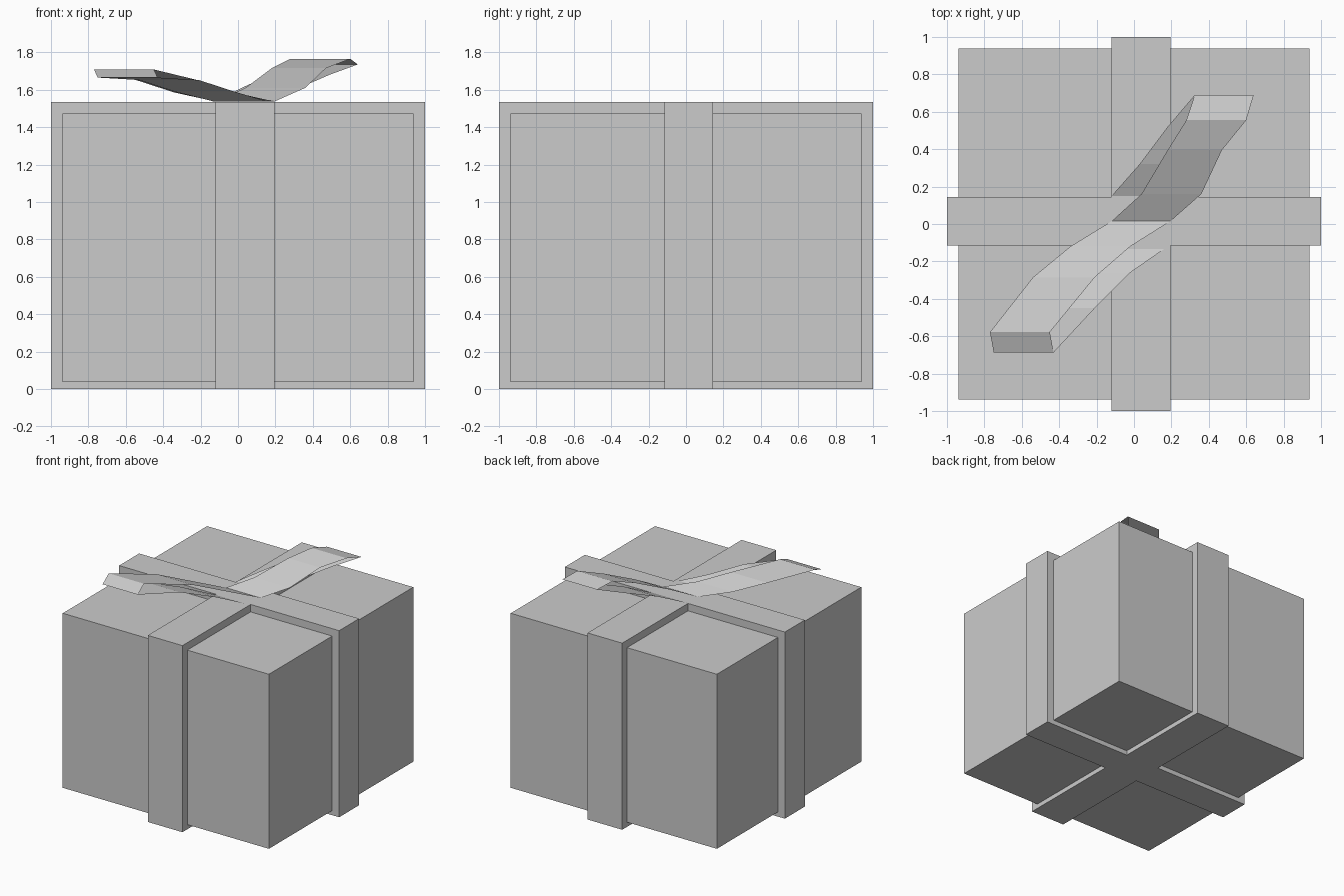
import bpy, bmesh

if "Cube" in bpy.data.objects:
    bpy.data.objects.remove(bpy.data.objects["Cube"])

BAND_X = (-0.12, 0.195)    # width of the band running front to back
BAND_Y = (-0.115, 0.145)   # width of the band running left to right
TOP, LID = 1.533, 1.472
FOOT = 0.038
OUT, BODY = 1.0, 0.937


def make_object(name, verts, faces):
    mesh = bpy.data.meshes.new(name)
    bm = bmesh.new()
    vs = [bm.verts.new(v) for v in verts]
    for f in faces:
        bm.faces.new([vs[i] for i in f])
    bmesh.ops.recalc_face_normals(bm, faces=bm.faces)
    bm.to_mesh(mesh)
    bm.free()
    ob = bpy.data.objects.new(name, mesh)
    bpy.context.collection.objects.link(ob)
    return ob


def box(name, half, z0, z1):
    bpy.ops.mesh.primitive_cube_add(size=1, location=(0, 0, (z0 + z1) / 2))
    ob = bpy.context.object
    ob.name = name
    ob.scale = (2 * half, 2 * half, z1 - z0)
    bpy.ops.object.transform_apply(location=True, scale=True)


def band(name, width, along_x):
    """Ribbon hoop: outer skin plus side walls down to the box."""
    outer = [(-OUT, 0), (OUT, 0), (OUT, TOP), (-OUT, TOP)]
    inner = [(-BODY, FOOT), (BODY, FOOT), (BODY, LID), (-BODY, LID)]
    rings = [(inner, width[0]), (outer, width[0]), (outer, width[1]), (inner, width[1])]
    verts = [(a, w, z) if along_x else (w, a, z) for ring, w in rings for a, z in ring]
    faces = [(4 * r + i, 4 * r + (i + 1) % 4, 4 * r + 4 + (i + 1) % 4, 4 * r + 4 + i)
             for r in range(3) for i in range(4)]
    make_object(name, verts, faces)


def bow_loop(name, path):
    """Flat folded loop; each path row is left x, right x, y, z."""
    verts = []
    for xl, xr, y, z in path:
        verts += [(xl, y, z), (xr, y, z)]
    faces = [(2 * i, 2 * i + 1, 2 * i + 3, 2 * i + 2) for i in range(len(path) - 1)]
    make_object(name, verts, faces)


# Box body
box("gift_box", BODY, FOOT, LID)

# Crossing ribbon bands
band("ribbon_front_to_back", BAND_X, False)
band("ribbon_side_to_side", BAND_Y, True)

# Bow: upper layer out, fold over, lower layer back
bow_loop("bow_loop_back_right", [
    (-0.12, 0.195, 0.015, 1.537), (0.04, 0.36, 0.16, 1.61), (0.18, 0.47, 0.395, 1.715),
    (0.28, 0.60, 0.555, 1.765), (0.325, 0.64, 0.69, 1.735),
    (0.18, 0.49, 0.52, 1.68), (0.03, 0.34, 0.32, 1.615), (-0.12, 0.195, 0.15, 1.537)])
bow_loop("bow_loop_front_left", [
    (-0.12, 0.195, 0.015, 1.537), (-0.34, -0.02, -0.12, 1.585), (-0.54, -0.21, -0.285, 1.65),
    (-0.77, -0.45, -0.578, 1.708), (-0.75, -0.43, -0.687, 1.665),
    (-0.53, -0.21, -0.45, 1.652), (-0.34, -0.02, -0.26, 1.59), (-0.13, 0.16, -0.135, 1.537)])
